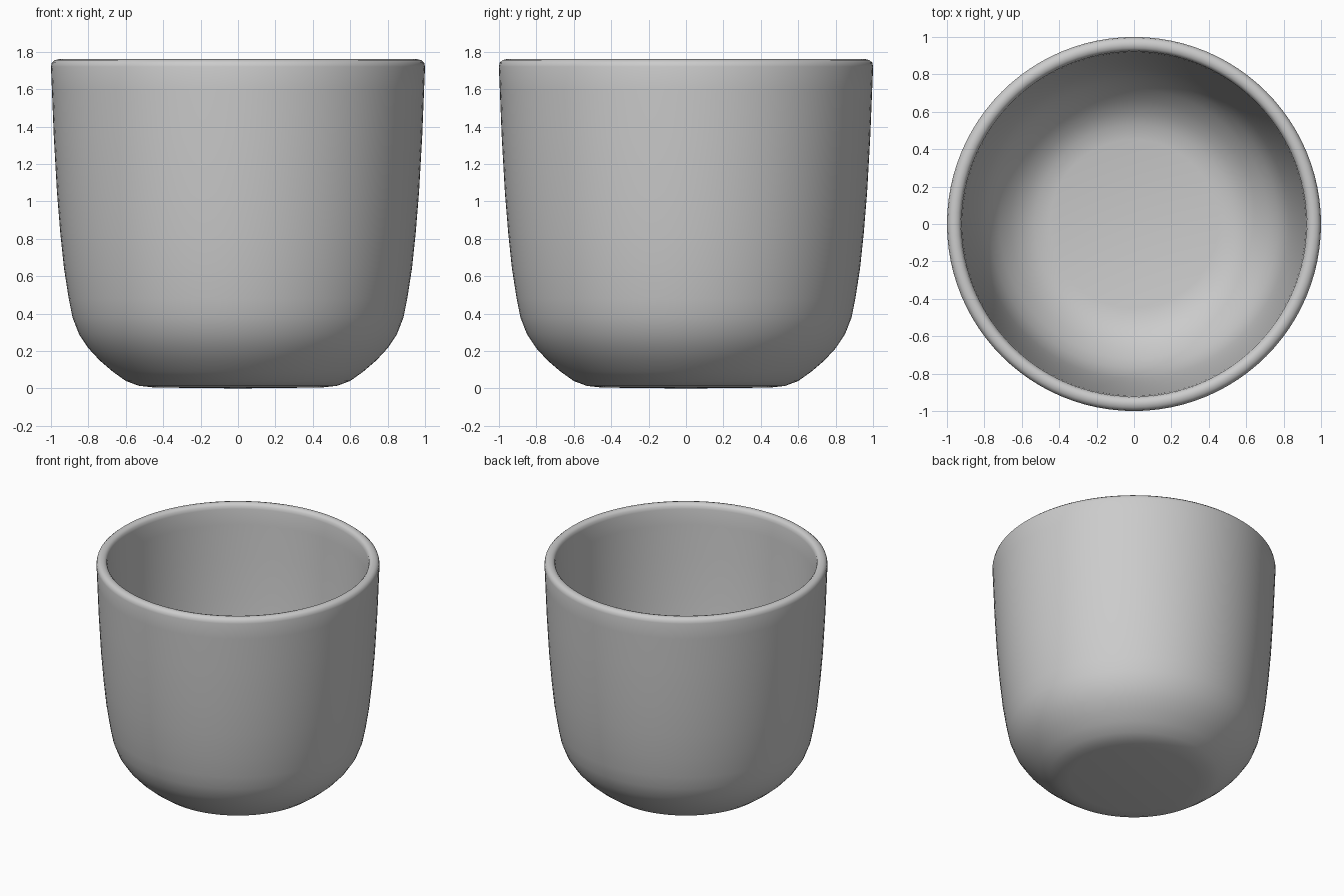
import bpy
import math

cube = bpy.data.objects.get("Cube")
if cube:
    bpy.data.objects.remove(cube, do_unlink=True)

# Plain ceramic grey
clay = bpy.data.materials.new("light_grey_ceramic")
clay.use_nodes = True
colour = (0.6, 0.6, 0.6, 1)
clay.diffuse_color = colour
clay.node_tree.nodes["Principled BSDF"].inputs["Base Color"].default_value = colour


def lathe(name, profile, sides):
    """Revolve (radius, height) points about z; both ends close on the axis."""
    verts, faces, rings = [], [], []
    for r, z in profile:
        start = len(verts)
        count = sides if r > 0 else 1
        for i in range(count):
            a = math.tau * i / sides
            verts.append((r * math.cos(a), r * math.sin(a), z))
        rings.append([start + i % count for i in range(sides)])
    for low, high in zip(rings, rings[1:]):
        for i in range(sides):
            j = (i + 1) % sides
            face = (low[i], low[j], high[j], high[i])
            faces.append(tuple(dict.fromkeys(face)))
    mesh = bpy.data.meshes.new(name)
    mesh.from_pydata(verts, [], faces)
    mesh.materials.append(clay)
    obj = bpy.data.objects.new(name, mesh)
    bpy.context.collection.objects.link(obj)
    return obj


# Outer wall from base centre up to the rim
outside = [(0, 0), (0.45, 0.005), (0.53, 0.014), (0.6, 0.04), (0.67, 0.09),
           (0.74, 0.15), (0.8, 0.215), (0.85, 0.29), (0.885, 0.38),
           (0.905, 0.48), (0.93, 0.64), (0.95, 0.83), (0.968, 1.05),
           (0.985, 1.35), (0.995, 1.6), (1, 1.72)]
# Rounded lip
lip = [(0.995, 1.742), (0.98, 1.755), (0.96, 1.76), (0.94, 1.755), (0.927, 1.742)]
# Inner wall back down to the floor
inside = [(0.922, 1.72), (0.917, 1.6), (0.908, 1.35), (0.89, 1.05),
          (0.872, 0.83), (0.85, 0.64), (0.827, 0.5), (0.805, 0.41),
          (0.77, 0.325), (0.72, 0.25), (0.66, 0.185), (0.6, 0.135),
          (0.53, 0.1), (0.45, 0.085), (0, 0.08)]

cup = lathe("cup", outside + lip + inside, 96)
bpy.context.view_layer.objects.active = cup
cup.select_set(True)
bpy.ops.object.shade_smooth_by_angle(angle=math.radians(50))
